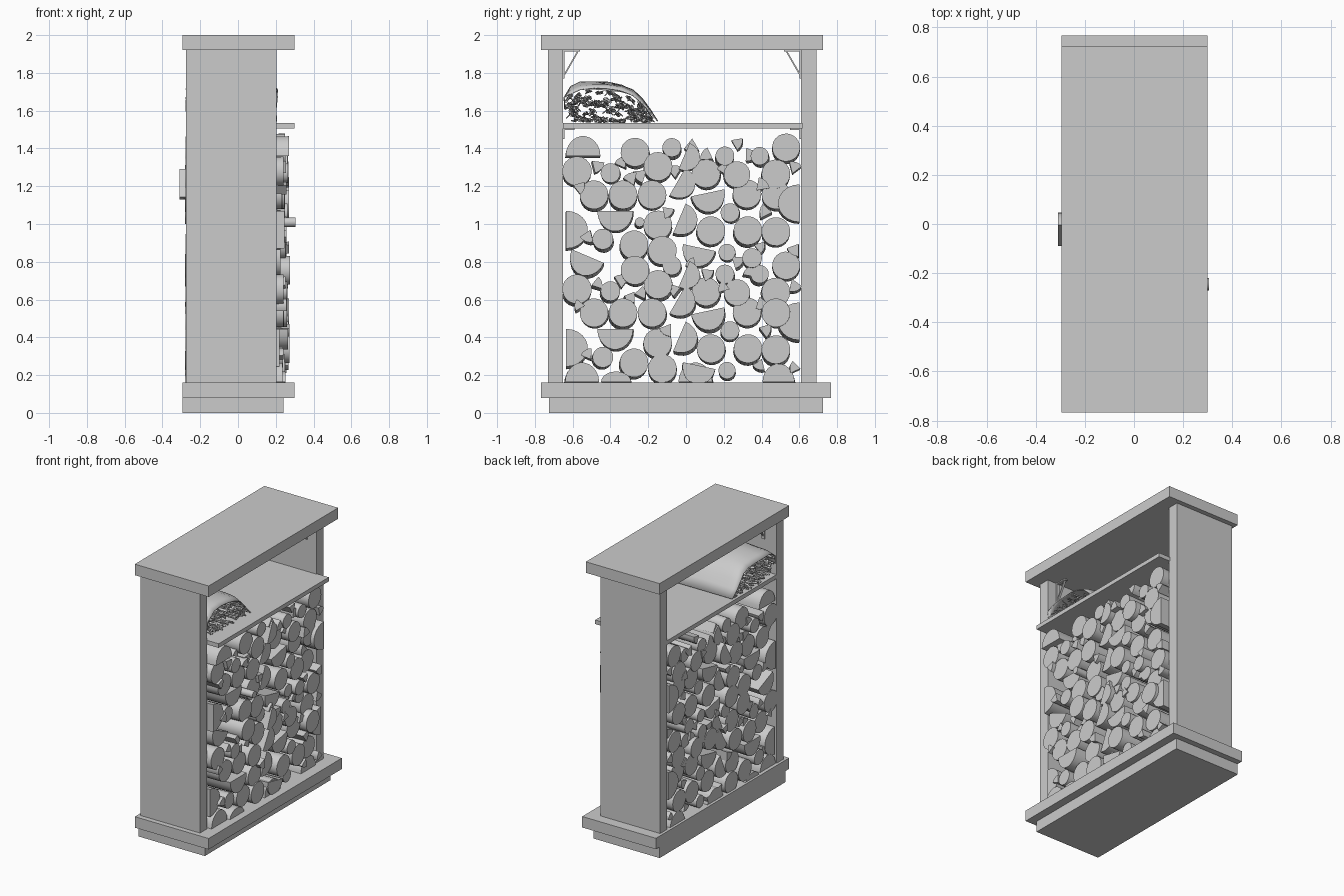
import bpy, bmesh, math, random
from mathutils import Vector

if "Cube" in bpy.data.objects:
    bpy.data.objects.remove(bpy.data.objects["Cube"])

random.seed(7)
PERIOD = 0.625          # the log pattern repeats vertically
FLOOR, CEIL = 0.16, 1.505


def box(name, x0, x1, y0, y1, z0, z1):
    bpy.ops.mesh.primitive_cube_add(size=1, location=((x0 + x1) / 2, (y0 + y1) / 2, (z0 + z1) / 2))
    ob = bpy.context.object
    ob.name = name
    ob.scale = (x1 - x0, y1 - y0, z1 - z0)
    bpy.ops.object.transform_apply(location=False, rotation=False, scale=True)
    return ob


def finish(bm, name):
    bmesh.ops.recalc_face_normals(bm, faces=bm.faces)
    me = bpy.data.meshes.new(name)
    bm.to_mesh(me)
    bm.free()
    ob = bpy.data.objects.new(name, me)
    bpy.context.collection.objects.link(ob)
    bpy.ops.object.select_all(action='DESELECT')
    bpy.context.view_layer.objects.active = ob
    ob.select_set(True)
    bpy.ops.object.shade_smooth_by_angle(angle=math.radians(35))
    return ob


# Frame: plinth, sides, roof, shelf
box("plinth_lower", -.295, .24, -.725, .725, 0, .08)
box("plinth_upper", -.295, .30, -.767, .767, .08, .16)
box("side_panel_front", -.275, .205, -.73, -.65, .16, 1.92)
box("side_panel_back", -.275, .205, .61, .69, .16, 1.92)
box("roof_slab", -.295, .30, -.767, .725, 1.92, 2.0)
box("shelf", -.275, .30, -.652, .617, 1.505, 1.535)


# Angle brackets under roof and shelf
def bracket(name, x, wall, d, top, w, h, brace):
    t, hw = .008, .012
    box(name + "_wall_leg", x - hw, x + hw, *sorted((wall, wall + d * t)), top - h, top)
    box(name + "_top_leg", x - hw, x + hw, *sorted((wall, wall + d * w)), top - t, top)
    if not brace:
        return
    a = Vector((x, wall + d * t, top - h * .85))
    b = Vector((x, wall + d * w * .85, top - t))
    ob = box(name + "_brace", -hw * .6, hw * .6, -.004, .004, -(b - a).length / 2, (b - a).length / 2)
    ob.location = (a + b) / 2
    ob.rotation_euler.x = -math.atan2(b.y - a.y, b.z - a.z)


for x in (-.17, .12):
    for wall, d in ((-.65, 1), (.61, -1)):
        bracket("roof_bracket", x, wall, d, 1.92, .09, .15, True)
        bracket("shelf_bracket", x, wall, d, 1.505, .06, .055, False)

# Firewood cross-sections
stack = bmesh.new()


def arc(y, z, r, a0, a1, n):
    return [(y + r * math.cos(a0 + (a1 - a0) * i / n), z + r * math.sin(a0 + (a1 - a0) * i / n))
            for i in range(n + 1)]


def round_log(y, z, r):
    a = random.random()
    return arc(y, z, r, a, a + 2 * math.pi, 20)[:-1]


def split_log(y, z, r, deg, push=1.15):
    """Half round, stretched along its bulge direction."""
    a = math.radians(deg)
    c, s = math.cos(a), math.sin(a)
    return [(y + push * u * c - v * s, z + push * u * s + v * c)
            for u, v in arc(0, 0, r, -math.pi / 2, math.pi / 2, 11)]


def wedge(y, z):
    a, r = random.uniform(0, 6.28), random.uniform(.055, .072)
    c = (y - r * .55 * math.cos(a), z - r * .55 * math.sin(a))
    return [c] + arc(*c, r, a - .6, a + .6, 4)


def add_log(pts, x0=None, x1=None):
    """Extrude a section along x, dropping slightly to the far end."""
    if min(p[1] for p in pts) < FLOOR - .015 or max(p[1] for p in pts) > CEIL - .015:
        return
    x0 = x0 or random.uniform(-.28, -.265)
    x1 = x1 or random.choice((random.uniform(.22, .25), random.uniform(.24, .275)))
    drop, slide = random.uniform(.008, .018), random.uniform(-.006, .006)
    ring = [[stack.verts.new((x, max(-.655, min(.612, y + dy)), max(z - dz, FLOOR + .001))) for y, z in pts]
            for x, dy, dz in ((x1, 0, 0), (x0, slide, drop))]
    near, far = ring
    stack.faces.new(near)
    stack.faces.new(far[::-1])
    for i in range(len(pts)):
        j = (i + 1) % len(pts)
        stack.faces.new((near[i], far[i], far[j], near[j]))


R = .076
rounds = [(-.44, .92, .055), (-.275, .89, R), (-.15, .995, R), (-.125, .86, R), (-.27, .755, R),
          (-.577, .655, .078), (-.487, .53, R), (-.333, .53, R), (-.18, .53, R), (-.148, .68, R),
          (.106, .642, R), (.27, .637, .07), (.476, .64, R), (.323, .535, R), (.132, .965, R),
          (.328, .965, R), (.476, .96, R), (.233, 1.06, .05), (.217, .85, .045), (.35, .82, .052),
          (.53, .78, .074), (.39, .735, .048), (.206, .735, .05), (-.40, .645, .052),
          (-.075, .78, .05), (.476, .53, R)]
splits = [(-.635, .97, .1, 0), (-.52, .83, .092, -113), (-.375, 1.07, .095, -90), (-.035, 1.03, .085, -23),
          (-.045, .60, .085, -30), (.07, .875, .088, -102), (.115, .54, .09, -78), (.602, 1.11, .1, 180),
          (-.01, .735, .075, -23)]
wedges = [(-.47, .685), (-.34, .70), (-.29, .615), (-.24, .635), (-.1, 1.066), (.11, .738), (.27, .805),
          (.34, .745), (.40, .58), (.575, .675), (.42, 1.066), (.575, .865), (-.52, .935), (-.06, .655),
          (.20, .665), (.39, .88), (-.565, .57), (.03, .79)]

for k in (-1, 0, 1):
    dz = k * PERIOD
    for y, z, r in rounds:
        add_log(round_log(y, z + dz, r))
    for y, z, r, a in splits:
        if (y, k) != (-.52, 1):
            add_log(split_log(y, z + dz, r, a), -.31 if (y, k) == (-.045, 1) else None)
    for y, z in wedges:
        add_log(wedge(y, z + dz))

# Split logs filling the bottom and top rows, plus one poking out
for s in ((-.55, .163, .09, 90), (-.37, .163, .08, 90, .7), (.05, .163, .09, 90), (.49, .163, .085, 90),
          (-.545, 1.36, .092, 90)):
    add_log(split_log(*s))
add_log(round_log(-.245, 1.01, .025), None, .305)
finish(stack, "firewood_stack")

# Cover sheet over the kindling, drooping towards both open ends
profile = [(-.643, 1.62), (-.645, 1.67), (-.61, 1.725), (-.56, 1.75), (-.48, 1.754), (-.41, 1.748), (-.34, 1.735),
           (-.28, 1.71), (-.23, 1.66), (-.19, 1.605), (-.15, 1.545)]
NX = 12
cover = bmesh.new()
rows = []
for i in range(NX + 1):
    u = i / NX
    s = .86 + .14 * math.sin(math.pi * u) ** .6 if 0 < u < 1 else .83
    rows.append([cover.verts.new((-.272 + .477 * u + .006 * math.sin(j * 1.3),
                                  y, 1.537 + (z - 1.537) * (s + .02 * math.sin(u * 9 + j))
                                  if 1 < j < 10 else z)) for j, (y, z) in enumerate(profile)])
for v in cover.verts:
    v.co.z = min(v.co.z, 1.752)
for a, b in zip(rows, rows[1:]):
    for j in range(len(profile) - 1):
        cover.faces.new((a[j], a[j + 1], b[j + 1], b[j]))
sheet = finish(cover, "kindling_cover")
mod = sheet.modifiers.new("thickness", 'SOLIDIFY')
mod.thickness, mod.offset = .006, 0

# Kindling: crooked twigs running through under the cover
cu = bpy.data.curves.new("kindling_twigs", 'CURVE')
cu.dimensions = '3D'
cu.bevel_depth = .006
cu.bevel_resolution = 0
cu.use_fill_caps = True


def roof_height(y):
    for (y0, z0), (y1, z1) in zip(profile[1:], profile[2:]):
        if y0 <= y <= y1:
            return 1.537 + (z0 + (z1 - z0) * (y - y0) / (y1 - y0) - 1.537) * .82
    return 1.54


def twig(pts, radius):
    sp = cu.splines.new('POLY')
    sp.points.add(len(pts) - 1)
    for p, co in zip(sp.points, pts):
        p.co = (*co, 1)
        p.radius = radius


for n in range(110):
    y = random.uniform(-.635, -.19)
    v = random.random()
    pts = []
    for i in range(7):
        yy = max(-.638, min(-.17, y + random.uniform(-.016, .016)))
        top = roof_height(yy) - .008
        z = 1.543 + max(0, top - 1.543) * v + random.uniform(-.01, .01)
        pts.append((-.265 + .46 * i / 6 + random.uniform(-.012, .012), yy, max(1.542, min(z, top))))
    twig(pts, random.uniform(.7, 1.4))
    # short side shoots near both ends
    for e, d in ((1, -1), (5, 1)):
        p = pts[e]
        q = (p[0] + d * .06, p[1] + random.uniform(-.025, .025), max(1.542, p[2] + random.uniform(-.025, .01)))
        twig([p, q], .7)
bpy.context.collection.objects.link(bpy.data.objects.new("kindling_twigs", cu))
